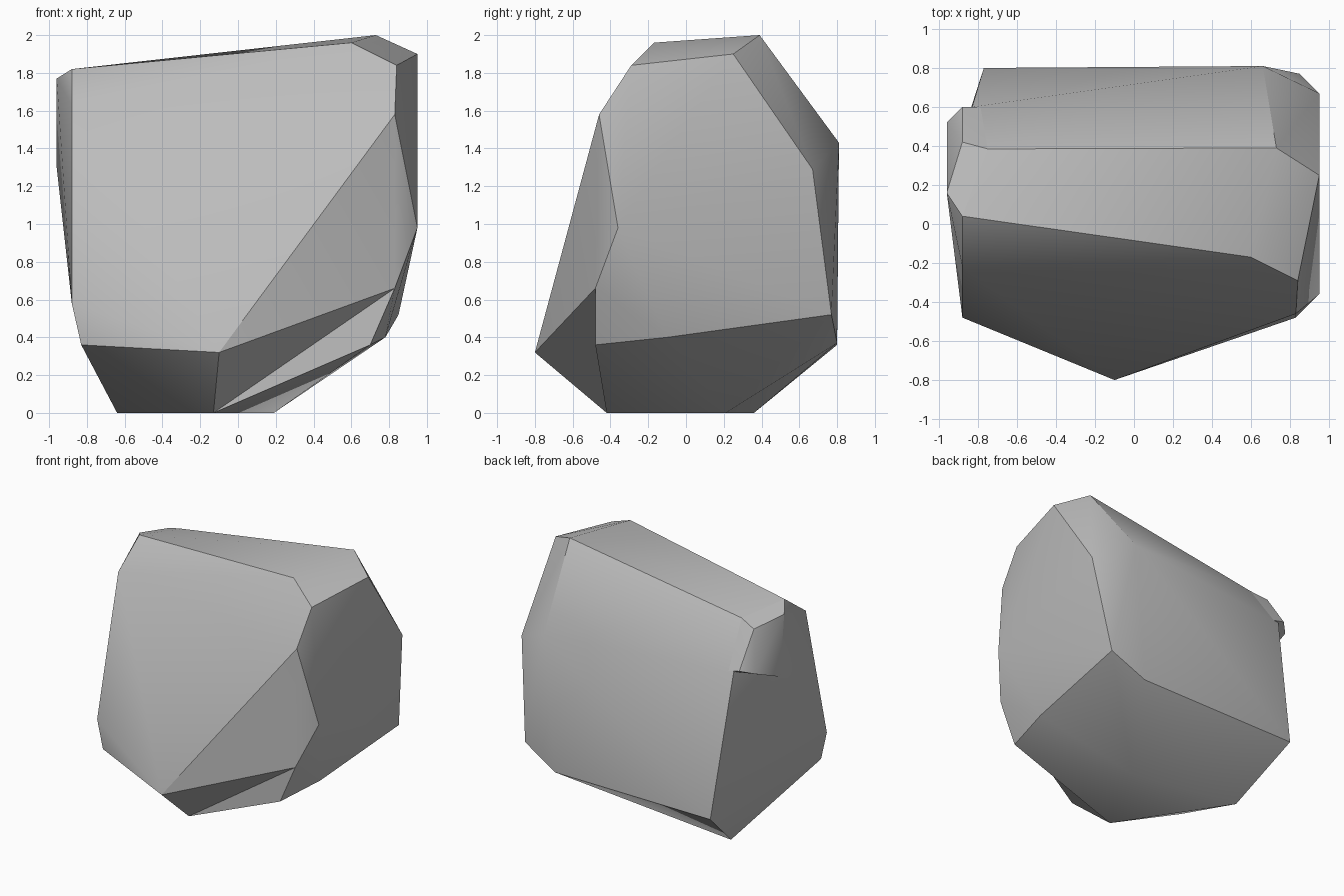
import bpy, bmesh, math
from mathutils import Vector

cube = bpy.data.objects.get("Cube")
if cube:
    bpy.data.objects.remove(cube, do_unlink=True)

stone = bpy.data.materials.new("grey_stone")
stone.use_nodes = True
grey = (0.5, 0.5, 0.5, 1)
stone.diffuse_color = grey
stone.node_tree.nodes["Principled BSDF"].inputs["Base Color"].default_value = grey

# Key corners of the boulder
front_tip = Vector((-.10, -.80, .32))
front_foot = Vector((-.13, -.42, 0))
chip_top = Vector((.83, -.48, .66))
chip_low = Vector((.70, -.48, .36))
ledge_inner = (-.75, .60, 1.44)
ledge_top = (-.75, .385, 1.77)
shoulder = (-.88, .04, 1.82)
lip_top = (-.96, .16, 1.77)
lip_low = (-.96, .21, 1.30)

top = [(.73, .39, 2), (.60, -.17, 1.96), (.84, -.29, 1.84), (.95, .25, 1.90),
       ledge_top, shoulder]
front = [(.83, -.46, 1.58), (.10, -.355, 1.60), (-.88, -.22, 1.63),
         (-.88, -.48, .58), (-.83, -.48, .36), front_tip]
sides = [(.95, -.36, .98), (.95, .67, 1.29), (.85, .77, .52), (.78, -.10, .40),
         chip_top, chip_low, lip_top, lip_low]
back = [(.66, .81, 1.43), (.57, .80, .37), (-.77, .80, .36),
        ledge_inner, (-.83, .60, 1.44)]
base = [(-.64, .36, 0), (.19, .21, 0), front_foot]


def faceted(name, points, chip=()):
    """Wrap a flat-faceted skin round the points, optionally turning one edge."""
    bm = bmesh.new()
    for p in points:
        bm.verts.new(p)
    bmesh.ops.convex_hull(bm, input=bm.verts)
    loose = [v for v in bm.verts if not v.link_faces]
    bmesh.ops.delete(bm, geom=loose, context="VERTS")
    turned = [e for e in bm.edges if chip and
              all(any((v.co - c).length < .001 for c in chip) for v in e.verts)]
    for e in turned:
        bmesh.utils.edge_rotate(e, True)
    bmesh.ops.recalc_face_normals(bm, faces=bm.faces)
    mesh = bpy.data.meshes.new(name)
    bm.to_mesh(mesh)
    bm.free()
    mesh.materials.append(stone)
    obj = bpy.data.objects.new(name, mesh)
    bpy.context.collection.objects.link(obj)
    bpy.ops.object.select_all(action="DESELECT")
    obj.select_set(True)
    bpy.context.view_layer.objects.active = obj
    bpy.ops.object.shade_smooth_by_angle(angle=math.radians(30))


# Main boulder, with a hollow chip along its lower front edge
faceted("boulder", top + front + sides + back + base, (front_tip, chip_low))

# Overhanging lip at the upper back corner
faceted("overhanging_lip", [ledge_inner, ledge_top, shoulder, lip_top, lip_low,
                            (-.88, .42, 1.73), (-.96, .52, 1.44), (-.88, .60, 1.47)])
